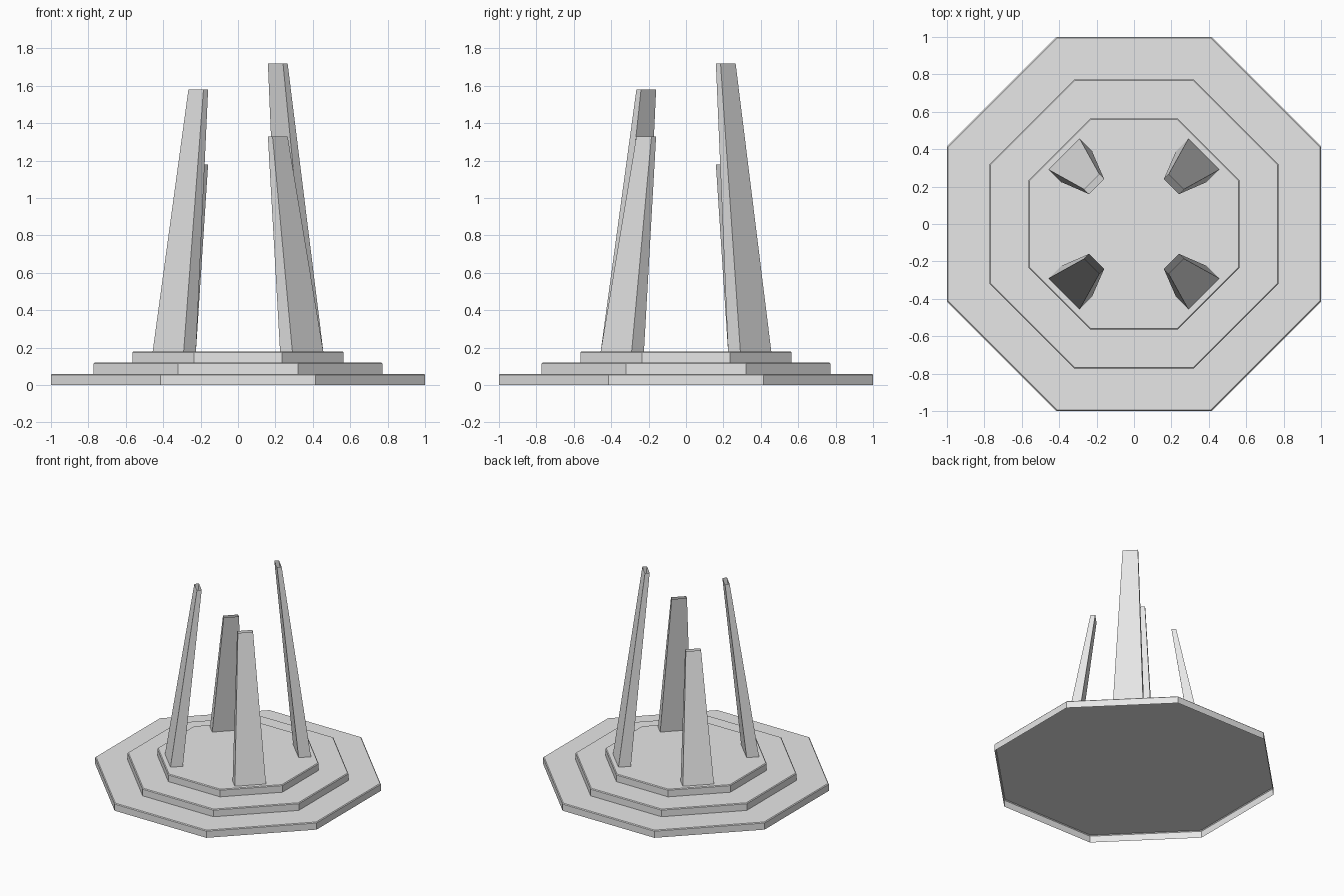
import bpy, bmesh, math
from mathutils import Vector

if "Cube" in bpy.data.objects:
    bpy.data.objects.remove(bpy.data.objects["Cube"])

grey = bpy.data.materials.new("pale_grey")
grey.diffuse_color = (0.8, 0.8, 0.8, 1)
grey.use_nodes = True
grey.node_tree.nodes["Principled BSDF"].inputs["Base Color"].default_value = grey.diffuse_color


def add_object(name, bm):
    mesh = bpy.data.meshes.new(name)
    bm.to_mesh(mesh)
    bm.free()
    mesh.materials.append(grey)
    obj = bpy.data.objects.new(name, mesh)
    bpy.context.collection.objects.link(obj)
    return obj


def loft(bm, rings, cap):
    """Walls through matching anticlockwise rings, open below, optionally capped on top."""
    rows = [[bm.verts.new(p) for p in ring] for ring in rings]
    n = len(rows[0])
    for a, b in zip(rows, rows[1:]):
        for i in range(n):
            j = (i + 1) % n
            bm.faces.new((a[i], a[j], b[j], b[i]))
    if cap:
        bm.faces.new(rows[-1])


def octagon(apothem, z):
    r = apothem / math.cos(math.pi / 8)
    angles = [math.pi / 8 + i * math.pi / 4 for i in range(8)]
    return [Vector((r * math.cos(t), r * math.sin(t), z)) for t in angles]


def slab(angle, inner, outer, half, z):
    """Rectangle set across a spoke of the plan."""
    out = Vector((math.cos(angle), math.sin(angle), 0))
    side = Vector((-out.y, out.x, 0))
    up = Vector((0, 0, z))
    return [out * r + side * s + up for r, s in
            ((inner, -half), (outer, -half), (outer, half), (inner, half))]


# Octagonal steps: open-bottomed shells with a finely chamfered top edge
STEP, CHAMFER = 0.06, 0.006
for i, (name, apothem) in enumerate((("lower_step", 1.0), ("middle_step", 0.773), ("upper_step", 0.565))):
    z0, z1 = i * STEP, (i + 1) * STEP
    bm = bmesh.new()
    loft(bm, (octagon(apothem, z0), octagon(apothem, z1 - CHAMFER),
              octagon(apothem - CHAMFER, z1)), True)
    add_object(name, bm)

# Four tapered hollow pillars leaning inward, each a different height
for name, degrees, height in (("back_right_pillar", 45, 1.72), ("back_left_pillar", 135, 1.18),
                              ("front_left_pillar", 225, 1.58), ("front_right_pillar", 315, 1.33)):
    a = math.radians(degrees)
    bm = bmesh.new()
    loft(bm, (slab(a, 0.435, 0.528, 0.117, 0.18), slab(a, 0.283, 0.318, 0.057, height)), False)
    add_object(name, bm)
